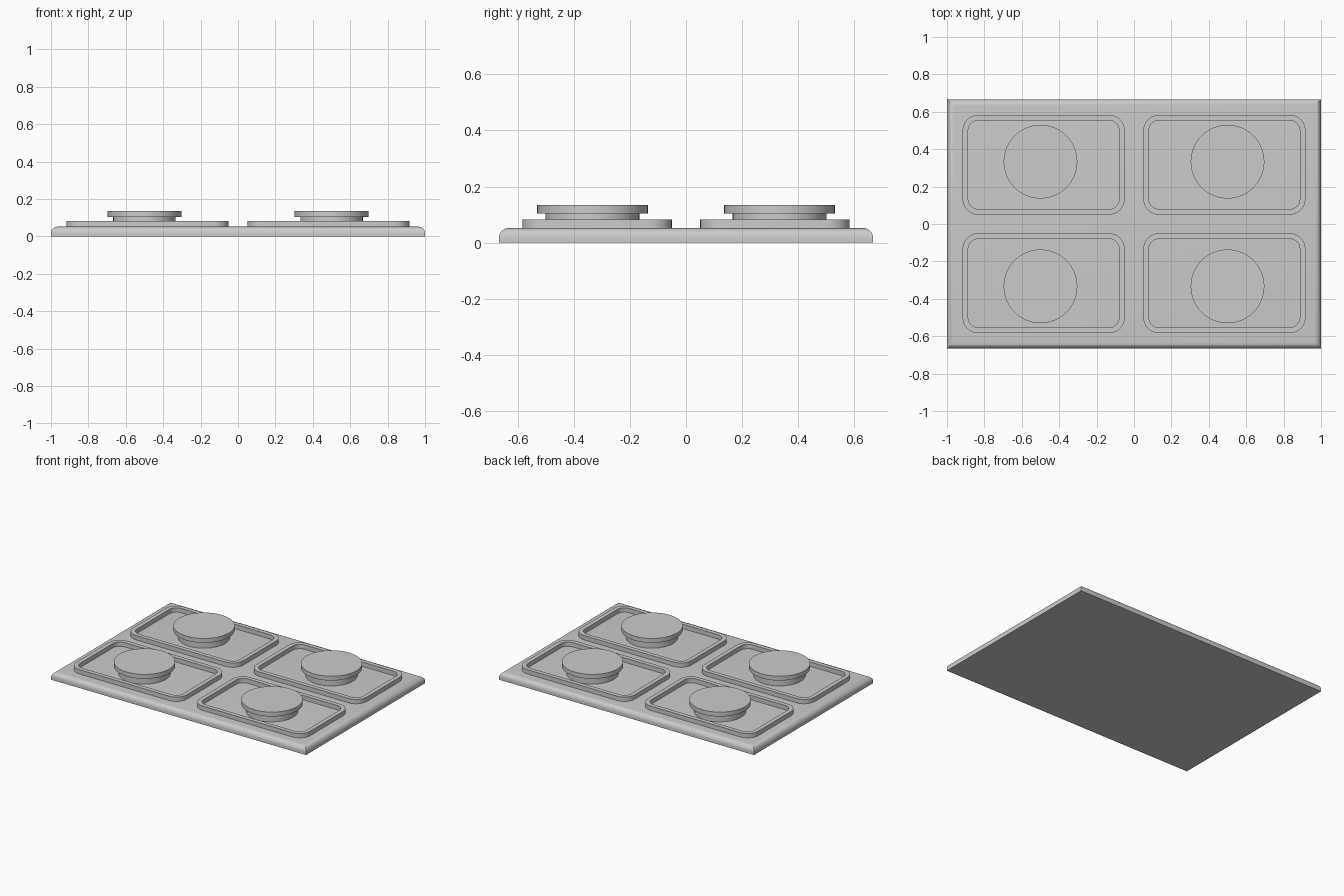
import bpy, bmesh, math

if "Cube" in bpy.data.objects:
    bpy.data.objects.remove(bpy.data.objects["Cube"])

grey = bpy.data.materials.new("plain_grey")
grey.diffuse_color = (0.6, 0.6, 0.6, 1)
grey.use_nodes = True
grey.node_tree.nodes["Principled BSDF"].inputs["Base Color"].default_value = grey.diffuse_color


def finish(name, bm, angle=35):
    bmesh.ops.recalc_face_normals(bm, faces=bm.faces[:])
    me = bpy.data.meshes.new(name)
    bm.to_mesh(me)
    bm.free()
    me.materials.append(grey)
    ob = bpy.data.objects.new(name, me)
    bpy.context.collection.objects.link(ob)
    bpy.ops.object.select_all(action='DESELECT')
    ob.select_set(True)
    bpy.context.view_layer.objects.active = ob
    bpy.ops.object.shade_smooth_by_angle(angle=math.radians(angle))
    return ob


def rounded_rect(hx, hy, r, n=8):
    pts = []
    for q, (sx, sy) in enumerate([(1, 1), (-1, 1), (-1, -1), (1, -1)]):
        for i in range(n + 1):
            a = math.pi / 2 * (q + i / n)
            pts.append((sx * (hx - r) + r * math.cos(a), sy * (hy - r) + r * math.sin(a)))
    return pts


# base plate with rounded top edges
bm = bmesh.new()
bmesh.ops.create_cube(bm, size=1)
for v in bm.verts:
    v.co = (v.co.x * 2, v.co.y * 4 / 3, (v.co.z + 0.5) * 0.052)
top = [e for e in bm.edges if all(v.co.z > 0.04 for v in e.verts)]
bmesh.ops.bevel(bm, geom=top, offset=0.035, segments=8, profile=0.5, affect='EDGES')
finish("base_plate", bm)


# raised frame: outer and inner walls joined by flat rings
def frame(name, cx, cy):
    bm = bmesh.new()
    outer, inner = rounded_rect(0.4333, 0.2667, 0.083), rounded_rect(0.4033, 0.2367, 0.053)
    loops = [[bm.verts.new((cx + x, cy + y, z)) for x, y in pts]
             for pts, z in ((outer, 0.045), (outer, 0.083), (inner, 0.083), (inner, 0.045))]
    n = len(outer)
    for k in range(4):
        a, b = loops[k], loops[(k + 1) % 4]
        for i in range(n):
            j = (i + 1) % n
            bm.faces.new((a[i], a[j], b[j], b[i]))
    finish(name, bm)


def disc(name, cx, cy, r, z0, z1):
    bm = bmesh.new()
    bmesh.ops.create_cone(bm, cap_ends=True, segments=64, radius1=r, radius2=r, depth=z1 - z0)
    bmesh.ops.translate(bm, verts=bm.verts[:], vec=(cx, cy, (z0 + z1) / 2))
    finish(name, bm)


# four cells, each with a frame, a stem and a round cap
for sx, side in ((-1, "left"), (1, "right")):
    for sy, row in ((-1, "front"), (1, "back")):
        tag = row + "_" + side
        frame("frame_" + tag, sx * 0.4833, sy * 0.3167)
        disc("stem_" + tag, sx * 0.5, sy * 0.3333, 0.167, 0.045, 0.104)
        disc("cap_" + tag, sx * 0.5, sy * 0.3333, 0.197, 0.104, 0.135)
